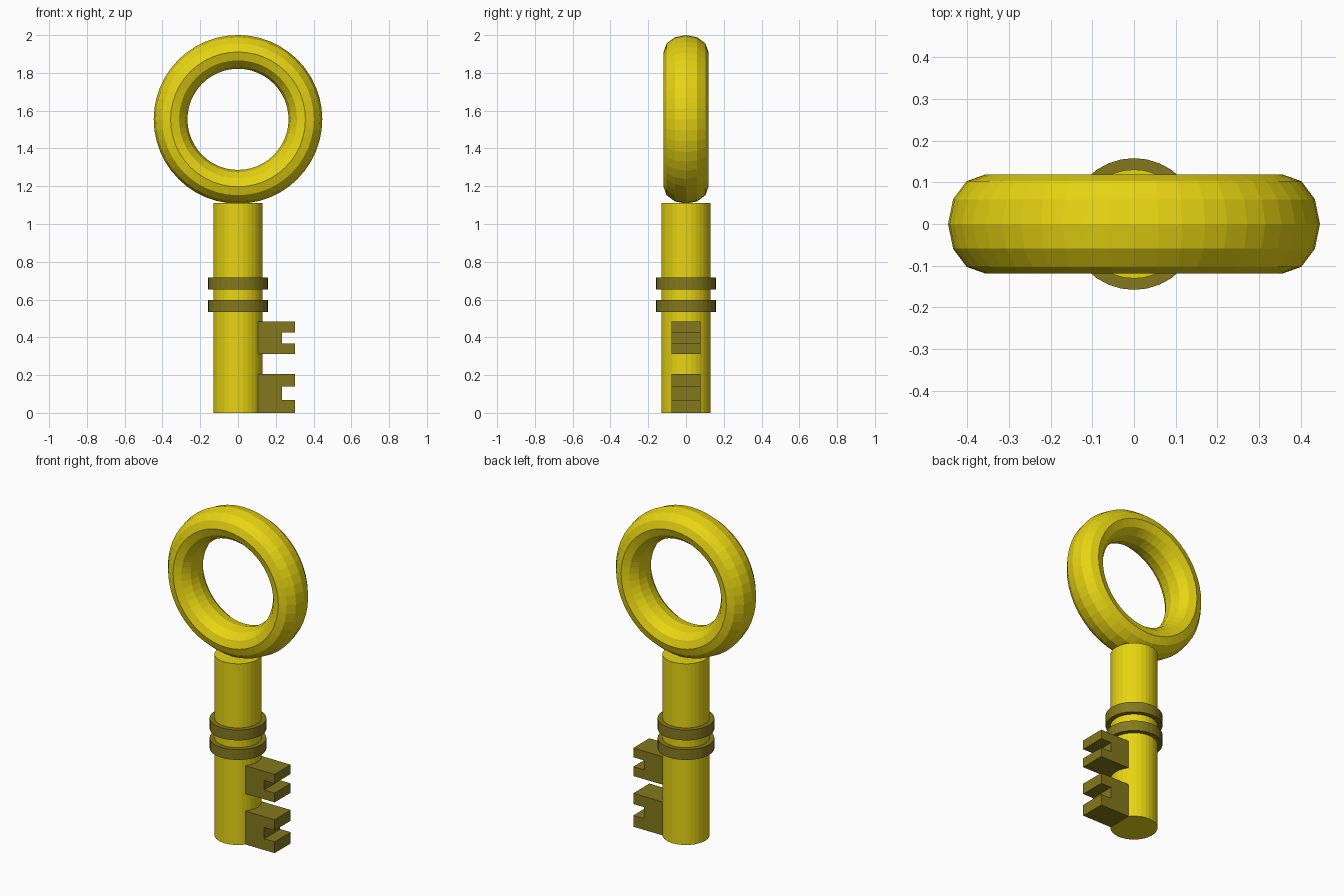
import bpy, bmesh
from math import pi

if "Cube" in bpy.data.objects:
    bpy.data.objects.remove(bpy.data.objects["Cube"])


def material(name, rgb):
    mat = bpy.data.materials.new(name)
    mat.diffuse_color = (*rgb, 1)
    mat.use_nodes = True
    mat.node_tree.nodes["Principled BSDF"].inputs["Base Color"].default_value = mat.diffuse_color
    return mat


gold = material("gold", (0.80, 0.66, 0.006))
brass = material("dark_brass", (0.23, 0.19, 0.012))


def finish(name, mat):
    obj = bpy.context.object
    obj.name = name
    obj.data.materials.append(mat)
    return obj


def cylinder(name, radius, z0, z1, mat):
    bpy.ops.mesh.primitive_cylinder_add(vertices=32, radius=radius, depth=z1 - z0,
                                        location=(0, 0, (z0 + z1) / 2))
    return finish(name, mat)


def bit(name, z0, n0, n1, z1, half_width=0.078):
    """C-shaped tooth: side profile extruded across y, notched between n0 and n1."""
    x0, xn, x1 = 0.10, 0.232, 0.303
    profile = [(x0, z0), (x1, z0), (x1, n0), (xn, n0),
               (xn, n1), (x1, n1), (x1, z1), (x0, z1)]
    bm = bmesh.new()
    face = bm.faces.new([bm.verts.new((x, -half_width, z)) for x, z in profile])
    ext = bmesh.ops.extrude_face_region(bm, geom=[face])["geom"]
    bmesh.ops.translate(bm, vec=(0, 2 * half_width, 0),
                        verts=[v for v in ext if isinstance(v, bmesh.types.BMVert)])
    bmesh.ops.recalc_face_normals(bm, faces=bm.faces)
    mesh = bpy.data.meshes.new(name)
    bm.to_mesh(mesh)
    bm.free()
    obj = bpy.data.objects.new(name, mesh)
    bpy.context.collection.objects.link(obj)
    mesh.materials.append(brass)


# Ring handle: upright torus, widened front to back
bpy.ops.mesh.primitive_torus_add(major_segments=48, minor_segments=12,
                                 major_radius=0.357, minor_radius=0.0893,
                                 location=(0, 0, 1.554), rotation=(pi / 2, 0, 0))
finish("ring_handle", gold).scale.z = 1.33

# Shaft and its two collars
cylinder("shaft", 0.131, 0, 1.111, gold)
cylinder("lower_collar", 0.158, 0.534, 0.597, brass)
cylinder("upper_collar", 0.158, 0.654, 0.718, brass)

# Key bits
bit("lower_bit", 0, 0.069, 0.139, 0.205)
bit("upper_bit", 0.311, 0.368, 0.426, 0.483)
